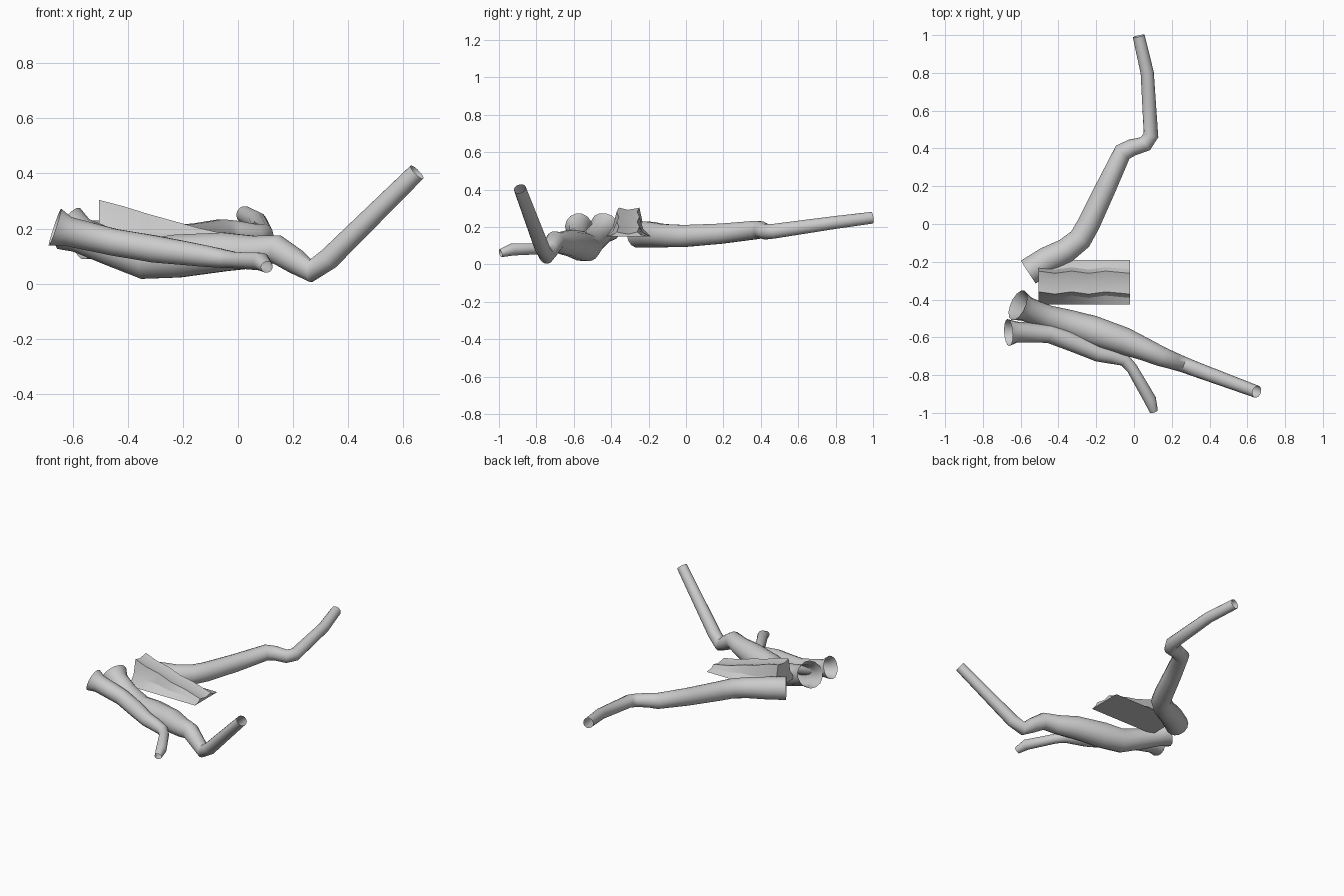
import bpy, bmesh
from math import cos, sin, pi, radians
from mathutils import Vector

if "Cube" in bpy.data.objects:
    bpy.data.objects.remove(bpy.data.objects["Cube"])


def finish(bm, name, angle):
    bmesh.ops.recalc_face_normals(bm, faces=bm.faces)
    mesh = bpy.data.meshes.new(name)
    bm.to_mesh(mesh)
    bm.free()
    ob = bpy.data.objects.new(name, mesh)
    bpy.context.collection.objects.link(ob)
    bpy.ops.object.select_all(action='DESELECT')
    ob.select_set(True)
    bpy.context.view_layer.objects.active = ob
    bpy.ops.object.shade_smooth_by_angle(angle=radians(angle))
    return ob


def loft(bm, rings, closed_ends=False):
    loops = [[bm.verts.new(p) for p in ring] for ring in rings]
    n = len(loops[0])
    for a, b in zip(loops, loops[1:]):
        for i in range(n):
            j = (i + 1) % n
            bm.faces.new((a[i], a[j], b[j], b[i]))
    if closed_ends:
        bm.faces.new(loops[0])
        bm.faces.new(loops[-1])


def limb(name, path, sides=14):
    """Open bent tube; path holds x, y, z, radius."""
    pts = [Vector(p[:3]) for p in path]
    rings = []
    for i, p in enumerate(pts):
        d = Vector((0, 0, 0))
        if i > 0:
            d += (p - pts[i - 1]).normalized()
        if i < len(pts) - 1:
            d += (pts[i + 1] - p).normalized()
        d.normalize()
        h = d.cross(Vector((0, 0, 1))).normalized()
        v = h.cross(d)
        r = path[i][3]
        rings.append([p + r * (cos(2 * pi * k / sides) * h + sin(2 * pi * k / sides) * v)
                      for k in range(sides)])
    bm = bmesh.new()
    loft(bm, rings)
    return finish(bm, name, 50)


# Long limb reaching to the back
limb("back_limb", [
    (-.56, -.255, .16, .072), (-.46, -.19, .16, .07), (-.36, -.14, .155, .065),
    (-.285, -.08, .153, .062), (-.24, 0, .153, .06), (-.15, .19, .165, .055),
    (-.06, .38, .185, .05), (-.01, .405, .185, .045), (.06, .425, .175, .042),
    (.09, .47, .178, .04), (.07, .80, .225, .035), (.025, .995, .25, .032)])

# Thick limb in front with flared open mouth and raised tip
limb("front_limb", [
    (-.615, -.43, .20, .085), (-.57, -.45, .175, .066), (-.46, -.495, .13, .066),
    (-.34, -.53, .09, .075), (-.22, -.565, .10, .08), (-.05, -.62, .115, .072),
    (.06, -.665, .115, .06), (.14, -.70, .125, .053), (.21, -.725, .08, .046),
    (.265, -.745, .046, .042), (.33, -.77, .09, .04), (.65, -.888, .405, .033)])

# Thin short limb beside it
limb("thin_limb", [
    (-.665, -.575, .205, .072), (-.62, -.572, .19, .055), (-.45, -.58, .15, .05),
    (-.30, -.635, .125, .05), (-.19, -.685, .11, .044), (-.12, -.70, .10, .04),
    (-.05, -.72, .09, .034), (-.01, -.765, .085, .03), (.085, -.93, .08, .033),
    (.105, -.992, .06, .022)])

# Ridged wedge: flared base, narrow sloping top with raised edges
stations = [(-.505, .30), (-.42, .278), (-.33, .25), (-.24, .225), (-.15, .20), (-.02, .17)]
rings = []
for i, (x, t) in enumerate(stations):
    w = .006 * (-1) ** i
    base = .15
    mid = base + (t - base) * .4
    rings.append([(x, -.425, base), (x, -.385 + w, mid), (x, -.365 + w, t + .004),
                  (x, -.31, t - .008), (x, -.255 + w, t + .004),
                  (x, -.235 + w, mid), (x, -.19, base)])
bm = bmesh.new()
loft(bm, rings, True)
finish(bm, "ridged_wedge", 25)
